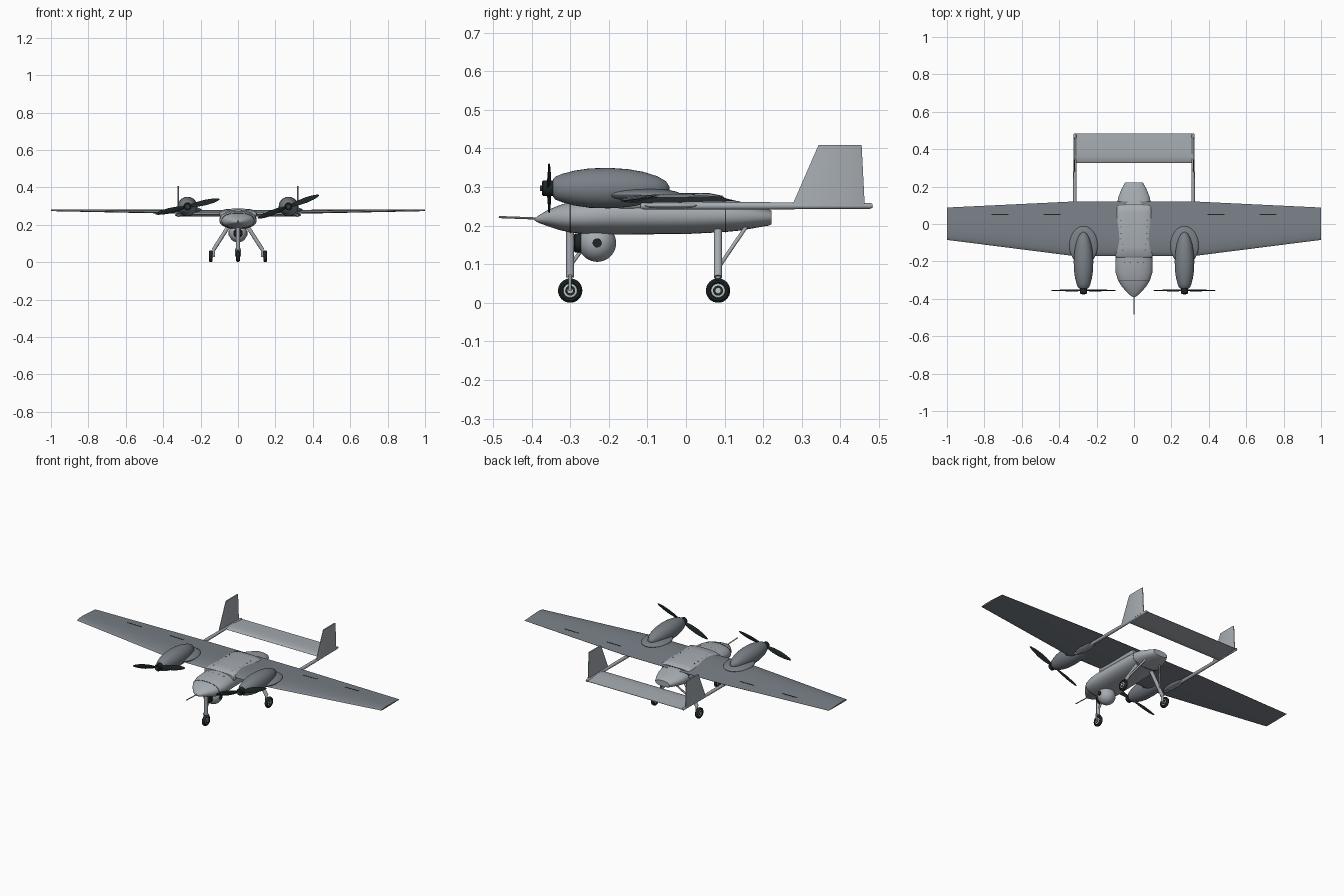
import bpy, bmesh, math
from mathutils import Matrix, Vector

if "Cube" in bpy.data.objects:
    bpy.data.objects.remove(bpy.data.objects["Cube"], do_unlink=True)


def material(name, rgb):
    m = bpy.data.materials.new(name)
    m.use_nodes = True
    m.diffuse_color = (*rgb, 1)
    m.node_tree.nodes["Principled BSDF"].inputs["Base Color"].default_value = (*rgb, 1)
    return m


LIGHT = material("light grey", (0.38, 0.41, 0.44))
MID = material("slate grey", (0.19, 0.215, 0.24))
BLACK = material("rubber black", (0.012, 0.02, 0.019))
SILVER = material("wheel silver", (0.55, 0.57, 0.58))
LINE = material("seam grey", (0.05, 0.055, 0.06))


def finish(name, bm, mat, angle=35):
    bmesh.ops.recalc_face_normals(bm, faces=bm.faces)
    me = bpy.data.meshes.new(name)
    bm.to_mesh(me)
    bm.free()
    me.materials.append(mat)
    ob = bpy.data.objects.new(name, me)
    bpy.context.collection.objects.link(ob)
    bpy.ops.object.select_all(action='DESELECT')
    ob.select_set(True)
    bpy.context.view_layer.objects.active = ob
    bpy.ops.object.shade_smooth_by_angle(angle=math.radians(angle))
    return ob


def loft(name, rings, mat, matrix=None, cap=True, angle=35):
    """Skin a list of equal-length closed rings."""
    bm = bmesh.new()
    vs = [[bm.verts.new(p) for p in r] for r in rings]
    n = len(vs[0])
    for a, b in zip(vs, vs[1:]):
        for i in range(n):
            bm.faces.new((a[i], a[(i + 1) % n], b[(i + 1) % n], b[i]))
    if cap:
        bm.faces.new(vs[0])
        bm.faces.new(vs[-1])
    if matrix:
        bm.transform(matrix)
    return finish(name, bm, mat, angle)


def lathe(name, profile, loc, axis, mat, n=32, angle=35):
    """Revolve (distance, radius) pairs about an axis through loc."""
    rings = [[(r * math.cos(2 * math.pi * i / n), r * math.sin(2 * math.pi * i / n), d)
              for i in range(n)] for d, r in profile]
    rot = Vector(axis).to_track_quat('Z', 'Y').to_matrix().to_4x4()
    return loft(name, rings, mat, Matrix.Translation(loc) @ rot, angle=angle)


def rod(name, a, b, r, mat, n=16):
    a, b = Vector(a), Vector(b)
    return lathe(name, [(0, r), ((b - a).length, r)], a, b - a, mat, n)


def ellipsoid(name, loc, size, mat):
    bm = bmesh.new()
    bmesh.ops.create_uvsphere(bm, u_segments=36, v_segments=20, radius=1)
    bm.transform(Matrix.Translation(loc) @ Matrix.Diagonal((*size, 1)))
    return finish(name, bm, mat)


# ---- fuselage: (y, half width, bottom, top)
BODY = [(-.392, .003, .213, .218), (-.382, .02, .207, .226), (-.36, .043, .199, .239),
        (-.33, .068, .189, .252), (-.3, .086, .182, .262), (-.26, .098, .178, .27),
        (-.21, .1, .177, .275), (-.15, .098, .177, .277), (0, .095, .178, .277),
        (.1, .092, .183, .271), (.14, .085, .187, .262), (.18, .07, .194, .251),
        (.215, .052, .2, .242), (.222, .046, .204, .238)]


def section(y, hw, zb, zt, e=2.3, n=40, grow=0.0):
    pts = []
    for i in range(n):
        c, s = math.cos(2 * math.pi * i / n), math.sin(2 * math.pi * i / n)
        pts.append(((hw + grow) * math.copysign(abs(c) ** (2 / e), c), y,
                    (zb + zt) / 2 + ((zt - zb) / 2 + grow) * math.copysign(abs(s) ** (2 / e), s)))
    return pts


def body_at(y):
    for a, b in zip(BODY, BODY[1:]):
        if a[0] <= y <= b[0]:
            t = (y - a[0]) / (b[0] - a[0])
            return [y] + [p + (q - p) * t for p, q in zip(a[1:], b[1:])]


loft("fuselage", [section(*s) for s in BODY], LIGHT)
for nm, y in (("nose_seam", -.3), ("tail_seam", .102)):
    loft(nm, [section(*body_at(y + d), grow=.0012) for d in (-.0015, .0015)], LINE)
rod("pitot_tube", (0, -.485, .222), (0, -.38, .218), .003, LIGHT, 10)

# raised saddle over the wing centre
SADDLE = [(-.178, .096, .235, .277), (-.17, .101, .232, .283), (-.12, .098, .232, .286),
          (.06, .096, .232, .284), (.095, .094, .235, .277), (.1, .09, .237, .272)]
loft("wing_saddle", [section(*s, e=3) for s in SADDLE], LIGHT)

# saddle and nose fasteners
for side in (-1, 1):
    for y in (-.14, -.11, -.08, -.05, -.015, .02):
        x = side * (.06 + .01 * (y > -.1))
        z = .258 + .027 * (1 - (abs(x) / .097) ** 3) ** (1 / 3)
        rod("saddle_fastener", (x, y, z - .004), (x, y, z + .001), .003, LINE, 8)
    for x in (.02, .05):
        y, hw, zb, zt = body_at(-.205)
        z = (zb + zt) / 2 + (zt - zb) / 2 * (1 - (x / hw) ** 2.3) ** (1 / 2.3)
        rod("nose_fastener", (side * x, y, z - .004), (side * x, y, z + .001), .003, LINE, 8)

# ---- wing: airfoil lofted through four stations
UPPER = [(0, 0), (.02, .3), (.07, .6), (.16, .88), (.3, 1), (.5, .85), (.75, .45), (1, .04)]
LOWER = [(.8, -.12), (.5, -.25), (.25, -.32), (.08, -.28), (.02, -.16)]


def station(x):
    t = max(0, (abs(x) - .33) / .67)
    return -.17 + .085 * t, .12 - .032 * t, .264 + .011 * t, .016 - .009 * t


def airfoil(x):
    y0, y1, z, th = station(x)
    return [(x, y0 + (y1 - y0) * c, z + th * h) for c, h in UPPER + [(1, -.04)] + LOWER]


loft("wing", [airfoil(x) for x in (-1, -.33, .33, 1)], MID)


def wing_top(x, y):
    y0, y1, z, th = station(x)
    c = (y - y0) / (y1 - y0)
    for a, b in zip(UPPER, UPPER[1:]):
        if a[0] <= c <= b[0]:
            return z + th * (a[1] + (b[1] - a[1]) * (c - a[0]) / (b[0] - a[0]))


# hinge slots in the wing top
for s in (-1, 1):
    for x0, x1 in ((.393, .484), (.67, .762)):
        rings = []
        for x in (x0, x1):
            rings.append([(s * x, y, wing_top(x, y) + d)
                          for y, d in ((.047, .001), (.053, .001), (.053, -.001), (.047, -.001))])
        loft("hinge_slot", rings, BLACK)

# ---- engines and propellers
NACELLE = [(-.345, .022), (-.338, .03), (-.32, .037), (-.29, .045), (-.25, .051), (-.2, .0525),
           (-.15, .049), (-.11, .042), (-.075, .031), (-.052, .018), (-.043, .004)]
BLADE = [(.008, .014, 35), (.03, .018, 28), (.06, .028, 20), (.1, .031, 15),
         (.14, .024, 11), (.165, .014, 9), (.175, .004, 8)]


def blade_ring(r, chord, twist):
    a = math.radians(twist)
    pts = []
    for i in range(10):
        t = 2 * math.pi * i / 10
        u, v = chord / 2 * math.cos(t), .0022 * math.sin(t)
        pts.append((r, u * math.sin(a) + v * math.cos(a), u * math.cos(a) - v * math.sin(a)))
    return pts


for s, tilt in ((-1, 13), (1, 20.5)):
    x = .27 * s
    lathe("engine_nacelle", NACELLE, (x, 0, .297), (0, 1, 0), MID)
    ellipsoid("nacelle_fairing", (x, -.115, .279), (.076, .103, .018), MID)
    lathe("propeller_hub", [(-.373, .017), (-.37, .02), (-.337, .02)], (x, 0, .297),
          (0, 1, 0), BLACK, 24)
    rod("propeller_bolt", (x, -.378, .297), (x, -.37, .297), .007, LINE, 12)
    for k in (0, 180):
        loft("propeller_blade", [blade_ring(*b) for b in BLADE], BLACK,
             Matrix.Translation((x, -.355, .297)) @ Matrix.Rotation(-math.radians(tilt + k), 4, 'Y'))

# ---- tail booms, fins and tailplane
for s in (-1, 1):
    x = .316 * s
    lathe("tail_boom", [(-.118, .006), (-.11, .0095), (.2, .0095), (.43, .0075), (.477, .0075),
                        (.483, .005)], (x, 0, .251), (0, 1, 0), LIGHT, 20)
    ellipsoid("boom_fairing", (s * .312, -.04, .252), (.026, .08, .009), LIGHT)
    fin = [(.275, .252), (.463, .252), (.455, .408), (.343, .408)]
    loft("tail_fin", [[(s * .32 + d, y + i, z) for (y, z), i in zip(fin, (e, -e, -e, e))]
                      for d, e in ((-.004, .006), (-.002, 0), (.002, 0), (.004, .006))], LIGHT, angle=20)
TAIL = [(.327, 0), (.333, .004), (.36, .0075), (.4, .007), (.484, .001),
        (.484, -.001), (.4, -.005), (.36, -.006), (.333, -.004)]
loft("tailplane", [[(x, y, .25 + h) for y, h in TAIL] for x in (-.318, .318)], LIGHT)

# ---- camera turret
lathe("turret_collar", [(0, .03), (.04, .034)], (0, -.23, .165), (0, 0, 1), LIGHT)
ellipsoid("turret_ball", (0, -.23, .155), (.049, .049, .049), LIGHT)
lathe("turret_lens", [(0, .025), (.035, .025), (.038, .021)], (0, -.252, .155), (0, -1, 0), BLACK)
rod("turret_pivot", (-.051, -.23, .155), (.051, -.23, .155), .012, BLACK)

# ---- landing gear
TYRE = [(-.006, .017), (-.0095, .021), (-.0095, .026), (-.006, .03), (0, .0315),
        (.006, .03), (.0095, .026), (.0095, .021), (.006, .017)]


def wheel(x, y):
    c = (x, y, .0315)
    lathe("tyre", TYRE, c, (1, 0, 0), BLACK)
    lathe("wheel_rim", [(-.008, .014), (-.007, .018), (.007, .018), (.008, .014)], c, (1, 0, 0), SILVER)
    lathe("wheel_recess", [(-.0085, .013), (.0085, .013)], c, (1, 0, 0), BLACK)
    lathe("wheel_hub", [(-.011, .007), (.011, .007)], c, (1, 0, 0), SILVER, 16)


wheel(0, -.3)
rod("nose_strut", (0, -.3, .066), (0, -.3, .2), .0105, LIGHT)
rod("nose_brace", (0, -.297, .1), (0, -.25, .165), .005, LIGHT)
rod("nose_fork_bridge", (-.015, -.3, .068), (.015, -.3, .068), .006, LIGHT)
for s in (-1, 1):
    rod("nose_fork_arm", (s * .013, -.3, .0315), (s * .013, -.3, .07), .004, LIGHT)
    wheel(s * .145, .083)
    rod("main_axle", (s * .126, .083, .0315), (s * .15, .083, .0315), .005, LIGHT)
    rod("main_leg", (s * .129, .083, .028), (s * .129, .083, .072), .007, LIGHT)
    rod("main_strut", (s * .131, .083, .066), (s * .045, .083, .2), .0105, LIGHT)
    rod("main_brace", (s * .108, .09, .1), (s * .045, .158, .2), .005, LIGHT)
